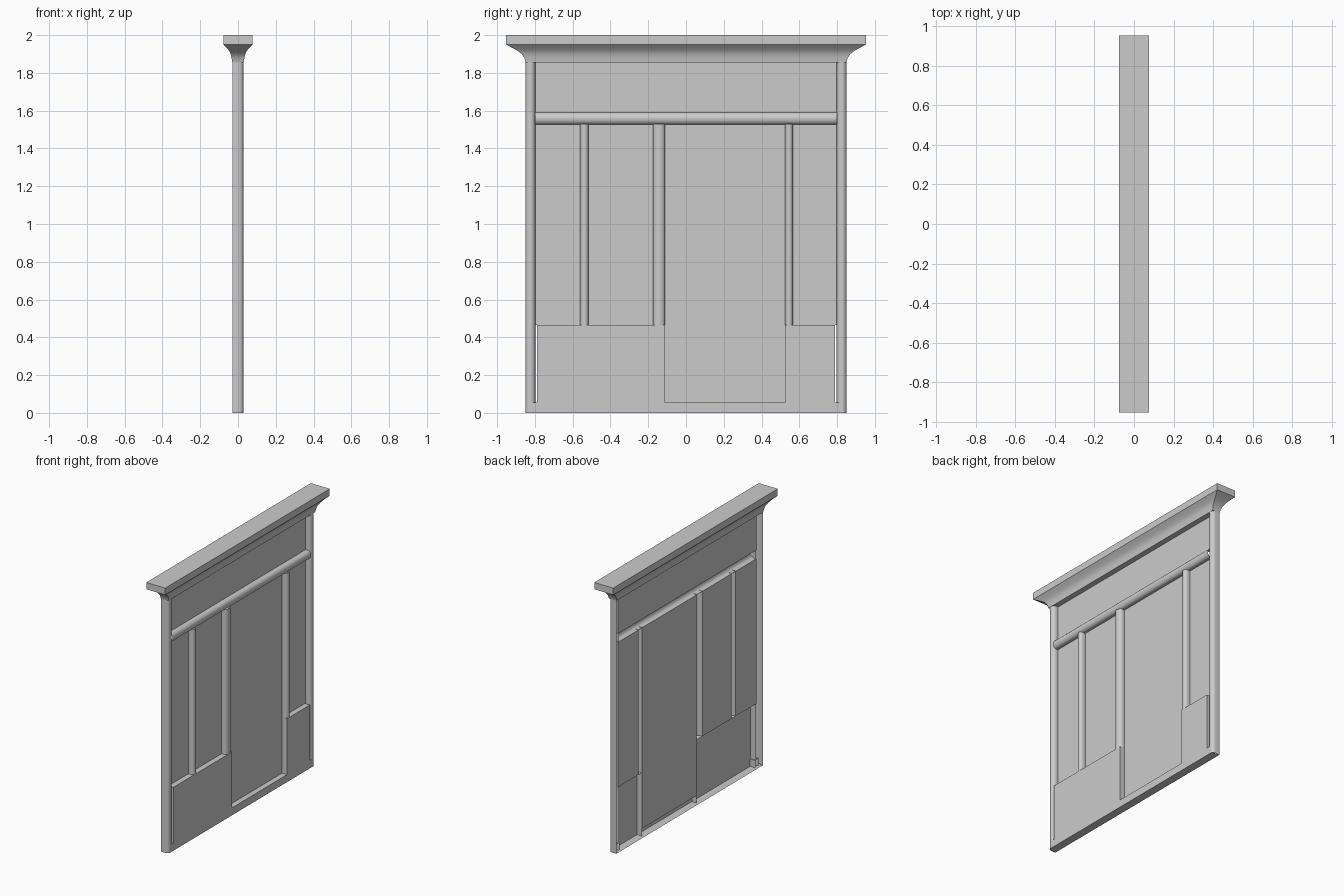
import bpy, bmesh, math

if "Cube" in bpy.data.objects:
    bpy.data.objects.remove(bpy.data.objects["Cube"])

BACK, PANE, FRONT = -0.03, -0.01, 0.03   # depths along x


def finish(name, bm, smooth=False):
    me = bpy.data.meshes.new(name)
    bm.to_mesh(me)
    bm.free()
    ob = bpy.data.objects.new(name, me)
    bpy.context.collection.objects.link(ob)
    if smooth:
        bpy.context.view_layer.objects.active = ob
        ob.select_set(True)
        bpy.ops.object.shade_smooth_by_angle(angle=math.radians(35))
        ob.select_set(False)
    return ob


def shell(name, y0, y1, z0, z1, x0=PANE, x1=FRONT):
    """Box open at the back (and underneath when it stands on the floor)."""
    bm = bmesh.new()
    bmesh.ops.create_cube(bm, size=1)
    for v in bm.verts:
        v.co = (x0 + (v.co.x + .5) * (x1 - x0),
                y0 + (v.co.y + .5) * (y1 - y0),
                z0 + (v.co.z + .5) * (z1 - z0))
    bm.normal_update()
    gone = [f for f in bm.faces if f.normal.x < -.5 or (z0 == 0 and f.normal.z < -.5)]
    bmesh.ops.delete(bm, geom=gone, context='FACES')
    return finish(name, bm)


def sheet(name, pts):
    bm = bmesh.new()
    bm.faces.new([bm.verts.new(p) for p in pts])
    return finish(name, bm)


def moulding(name, w0, w1, a, b, upright=True, back0=PANE, back1=PANE, spring=0.005):
    """Open round-fronted bar: spans w0..w1 across, runs a..b along."""
    mid, r = (w0 + w1) / 2, (w1 - w0) / 2
    prof = [(back0, w0)]
    for i in range(13):
        t = math.pi * i / 12
        prof.append((spring + (FRONT - spring) * math.sin(t), mid - r * math.cos(t)))
    prof.append((back1, w1))
    bm = bmesh.new()
    rows = [[bm.verts.new((x, w, s) if upright else (x, s, w)) for x, w in prof] for s in (a, b)]
    for i in range(len(prof) - 1):
        q = [rows[0][i], rows[0][i + 1], rows[1][i + 1], rows[1][i]]
        # keep the outside facing +x for either running direction
        bm.faces.new(q if upright else q[::-1])
    return finish(name, bm, True)


# Side posts, horizontal rail, window bars
moulding("side_post_left", -0.85, -0.798, 0, 1.86, back0=BACK)
moulding("side_post_right", 0.798, 0.85, 0, 1.86, back1=BACK)
moulding("transom_rail", 1.527, 1.59, -0.80, 0.80, upright=False)
moulding("window_bar", -0.56, -0.515, 0.465, 1.53)
moulding("door_post_left", -0.175, -0.11, 0.465, 1.53)
moulding("door_post_right", 0.525, 0.567, 0.465, 1.53)

# Lower panels, door sill, corner blocks and floor
shell("lower_panel_left", -0.79, -0.11, 0, 0.465)
shell("lower_panel_right", 0.525, 0.79, 0, 0.465)
shell("door_sill", -0.11, 0.525, 0, 0.055)
for s, side in ((-1, "left"), (1, "right")):
    shell("corner_block_" + side, min(s * .785, s * .825), max(s * .785, s * .825), 0, 0.055)
sheet("floor_plate", [(BACK, -.85, 0), (BACK, .85, 0), (FRONT, .84, 0), (FRONT, -.84, 0)])

# Glass panes and door leaf
for name, y0, y1, z0, z1 in (
        ("transom_pane", -.80, .80, 1.59, 1.86),
        ("window_pane_outer", -.80, -.56, .465, 1.527),
        ("window_pane_inner", -.515, -.175, .465, 1.527),
        ("window_pane_right", .567, .80, .465, 1.527),
        ("door_leaf", -.11, .525, .055, 1.527)):
    sheet(name, [(PANE, y0, z0), (PANE, y1, z0), (PANE, y1, z1), (PANE, y0, z1)])

# Cornice: stacked rectangles (half depth, half width, height)
rings = [(.03, .85, 1.855), (.034, .856, 1.88), (.039, .87, 1.90), (.047, .892, 1.917),
         (.060, .92, 1.933), (.077, .953, 1.95), (.077, .953, 2.0)]
bm = bmesh.new()
loops = [[bm.verts.new((sx * x, sy * y, z)) for sx, sy in ((-1, -1), (1, -1), (1, 1), (-1, 1))]
         for x, y, z in rings]
for lo, hi in zip(loops, loops[1:]):
    for i in range(4):
        j = (i + 1) % 4
        bm.faces.new((lo[i], lo[j], hi[j], hi[i]))
bm.faces.new(loops[0][::-1])
bm.faces.new(loops[-1])
finish("cornice", bm, True)
